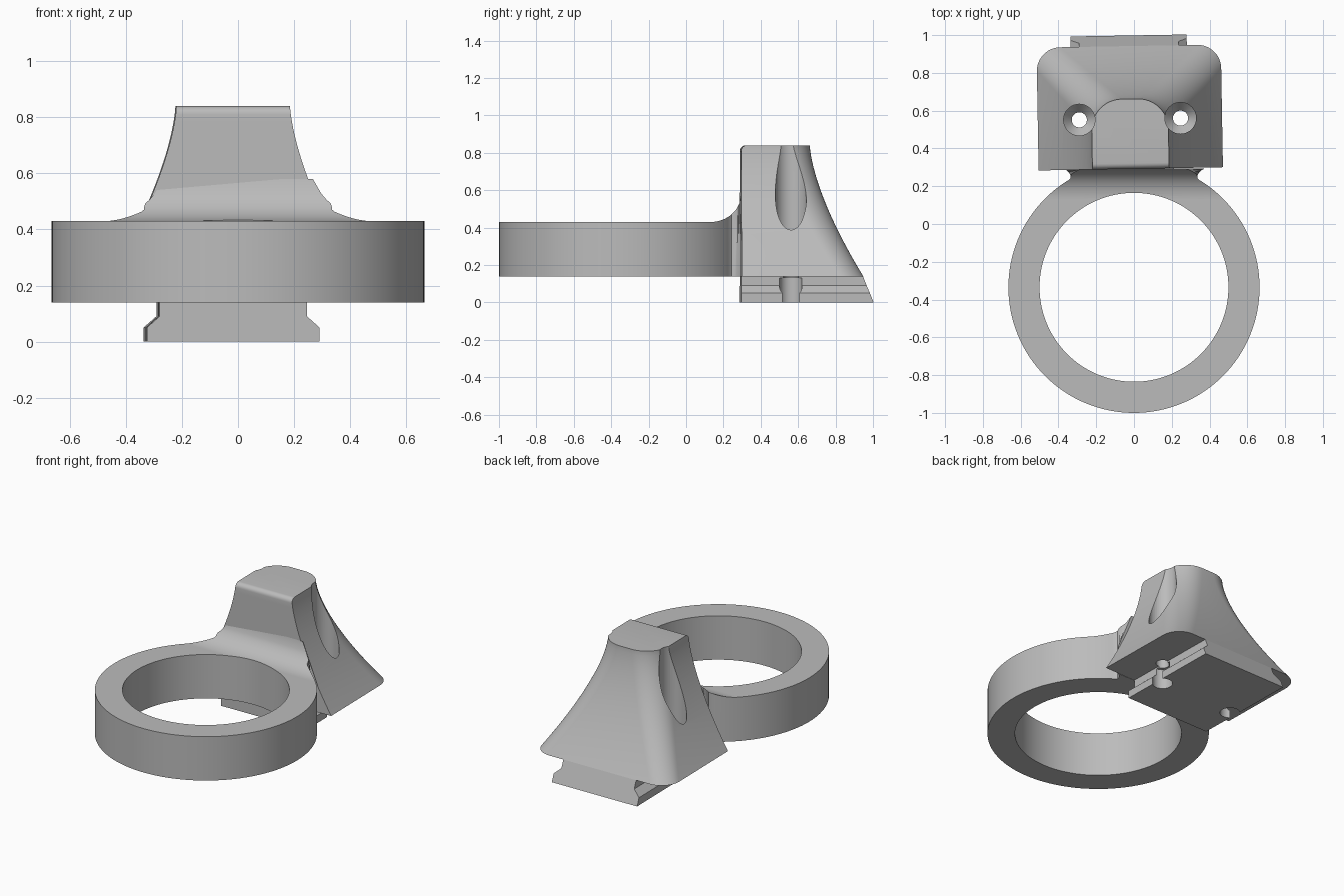
import bpy, bmesh
from math import sin, cos, pi, sqrt, radians
from mathutils import Matrix

cube = bpy.data.objects.get("Cube")
if cube:
    bpy.data.objects.remove(cube)

grey = bpy.data.materials.new("light_grey")
grey.use_nodes = True
grey.diffuse_color = (0.5, 0.5, 0.5, 1)
grey.node_tree.nodes["Principled BSDF"].inputs["Base Color"].default_value = (0.5, 0.5, 0.5, 1)

# Clamp body frame: slightly turned, origin on its front face
FRAME = Matrix.Translation((-0.017, 0.292, 0)) @ Matrix.Rotation(radians(1), 4, 'Z')
RING_Y, OUTER, INNER = -0.335, 0.665, 0.5
FLOOR, RIM, TOP = 0.14, 0.43, 0.84


def loft(name, sections, cap=True, loop=False, matrix=Matrix()):
    """Skin a list of equal-length closed sections."""
    bm = bmesh.new()
    rows = [[bm.verts.new(p) for p in s] for s in sections]
    n = len(rows[0])
    pairs = list(zip(rows, rows[1:])) + ([(rows[-1], rows[0])] if loop else [])
    for a, b in pairs:
        for i in range(n):
            j = (i + 1) % n
            bm.faces.new((a[i], a[j], b[j], b[i]))
    if cap and not loop:
        bm.faces.new(rows[0])
        bm.faces.new(rows[-1])
    bmesh.ops.recalc_face_normals(bm, faces=bm.faces)
    mesh = bpy.data.meshes.new(name)
    bm.to_mesh(mesh)
    bm.free()
    mesh.transform(matrix)
    mesh.materials.append(grey)
    obj = bpy.data.objects.new(name, mesh)
    bpy.context.collection.objects.link(obj)
    return obj


def circle(x, y, r, z, n):
    return [(x + r * cos(2 * pi * i / n), y + r * sin(2 * pi * i / n), z) for i in range(n)]


def select(obj):
    bpy.ops.object.select_all(action='DESELECT')
    obj.select_set(True)
    bpy.context.view_layer.objects.active = obj


def cut(obj, cutter):
    select(obj)
    mod = obj.modifiers.new("cut", 'BOOLEAN')
    mod.operation, mod.solver, mod.object = 'DIFFERENCE', 'EXACT', cutter
    bpy.ops.object.modifier_apply(modifier=mod.name)


# Ring
ring = loft("ring", [circle(0, RING_Y, r, z, 128) for r, z in
                     ((OUTER, FLOOR), (OUTER, RIM), (INNER, RIM), (INNER, FLOOR))], loop=True)


# Flared body: flat front, rounded back corners, concave flanks
def flare(z):
    return ((TOP - z) / (TOP - FLOOR)) ** 1.5


def half_width(z):
    return 0.203 + 0.285 * flare(z)


def body_section(z):
    w, back = half_width(z), 0.37 + 0.28 * flare(z)
    r = 0.16 - 0.035 * flare(z)
    lip = max(0, z - (TOP - 0.03))
    front = 0.03 - sqrt(max(0, 0.03 ** 2 - lip ** 2))
    arc = [(w - r + r * cos(a), back - r + r * sin(a), z)
           for a in (pi / 2 * i / 12 for i in range(13))]
    left = [(w, front, z)] + arc
    return left + [(-x, y, h) for x, y, h in reversed(left)]


levels = [FLOOR + (TOP - 0.03 - FLOOR) * i / 24 for i in range(25)]
levels += [TOP - 0.03 + 0.03 * sin(pi / 2 * i / 6) for i in range(1, 7)]
body = loft("body", [body_section(z) for z in levels], matrix=FRAME)

# Dovetail rail with a raked back end
rail_half = [(0.308, 0), (0.308, 0.05), (0.263, 0.09), (0.263, FLOOR)]
rail_profile = rail_half + [(-x, z) for x, z in reversed(rail_half)]
rail = loft("dovetail_rail", [[(x, y + rake * (FLOOR - z), z) for x, z in rail_profile]
                              for y, rake in ((0, 0), (0.65, 0.4))], matrix=FRAME)

# Screw holes: wide head pocket, countersink, shank and lower recess
screw_profile = [(0.06, -0.1), (0.06, 0.13), (0.04, 0.13), (0.04, 0.25),
                 (0.083, 0.3), (0.083, 1.0)]
for side in (-1, 1):
    cutter = loft("screw_cutter", [circle(side * 0.268, 0.264, r, z, 40)
                                   for r, z in screw_profile], matrix=FRAME)
    cut(body, cutter)
    cut(rail, cutter)
    bpy.data.objects.remove(cutter)

# Neck: ring blending up and out into the body front
sections = []
for i in range(17):
    t = i / 16
    y = 0.13 + 0.165 * t
    z = RIM + 0.15 * (1 - sqrt(max(0, 1 - t * t)))
    on_ring = sqrt(OUTER ** 2 - (y - RING_Y) ** 2)
    waist = 0.335 + 0.04 * max(0, (y - 0.25) / 0.045) ** 2
    w = max(on_ring, waist)
    top_w = min(w, half_width(z) + 0.15 * (1 - t))
    half = [(w, y, FLOOR), (w, y, 0.32), (top_w, y, z)]
    sections.append(half + [(-x, b, c) for x, b, c in reversed(half)])
neck = loft("neck", sections)
bore = loft("bore_cutter", [circle(0, RING_Y, INNER, z, 128) for z in (0, 1)])
cut(neck, bore)
bpy.data.objects.remove(bore)

for part in (ring, body, rail, neck):
    select(part)
    bpy.ops.object.shade_smooth_by_angle(angle=radians(30))
